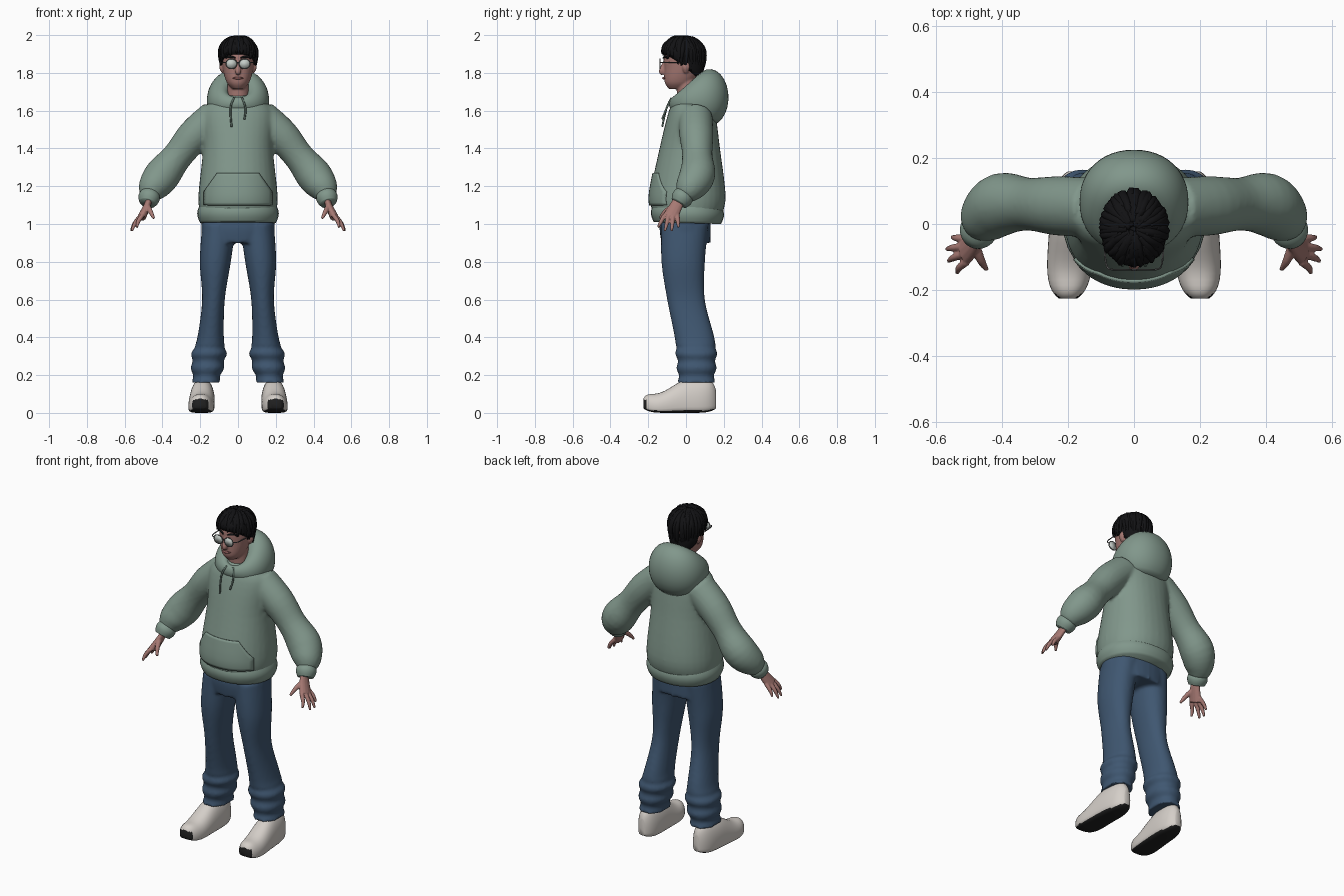
import bpy, bmesh, random
from math import sin, cos, pi, radians
from mathutils import Vector

default_cube = bpy.data.objects.get("Cube")
if default_cube:
    bpy.data.objects.remove(default_cube)
random.seed(4)


def material(name, *rgb):
    mat = bpy.data.materials.new(name)
    mat.use_nodes = True
    mat.diffuse_color = (*rgb, 1)
    shader = mat.node_tree.nodes["Principled BSDF"]
    shader.inputs["Base Color"].default_value = (*rgb, 1)
    shader.inputs["Roughness"].default_value = .8
    return mat


GREEN = material("sage green", .22, .31, .26)
CORD = material("dark sage", .13, .19, .16)
DENIM = material("denim blue", .05, .095, .165)
SKIN = material("skin", .38, .19, .17)
LIP = material("lip brown", .25, .1, .095)
BLACK = material("hair black", .006, .006, .007)
WHITE = material("shoe white", .66, .62, .58)
RUBBER = material("sole black", .015, .015, .015)
LENS = material("lens grey", .55, .6, .57)
FRAME = material("frame grey", .1, .1, .1)


def power(value, exponent):
    return abs(value) ** exponent * (1 if value >= 0 else -1)


def smooth_path(keys, steps=5):
    """Spline through key tuples of any length."""
    keys = [Vector(key) for key in keys]
    padded = [keys[0], *keys, keys[-1]]
    path = []
    for a, b, c, d in zip(padded, padded[1:], padded[2:], padded[3:]):
        for step in range(steps):
            t = step / steps
            path.append(b + (c - a) * (t / 2) + (a * 2 - b * 5 + c * 4 - d) * (t * t / 2)
                        + (b * 3 - a - c * 3 + d) * (t ** 3 / 2))
    return path + [keys[-1]]


def ring(center, half_width, front, back, z_front, z_back=None, curve=1, sides=32):
    """Level or tilted oval with its front and back edges given in y."""
    z_back = z_front if z_back is None else z_back
    points = []
    for i in range(sides):
        angle = 2 * pi * i / sides
        c, t = power(cos(angle), .93), (power(sin(angle), .93) + 1) / 2
        points.append(Vector((center + half_width * c, front + (back - front) * t,
                              z_front + (z_back - z_front) * t ** curve)))
    return points


def loft(bm, rings):
    loops = [[bm.verts.new(point) for point in points] for points in rings]
    for a, b in zip(loops, loops[1:]):
        for i in range(len(a)):
            bm.faces.new((a[i - 1], a[i], b[i], b[i - 1]))
    bm.faces.new(loops[0][::-1])
    bm.faces.new(loops[-1])


def tube(bm, keys, side=1, flat=1, sides=12):
    """Tube through (x, y, z, radius) keys; side mirrors x, flat thins it."""
    path = smooth_path(keys, 4)
    spots = [Vector((side * x, y, z)) for x, y, z, radius in path]
    rings = []
    for i, spot in enumerate(spots):
        along = (spots[min(i + 1, len(spots) - 1)] - spots[max(i - 1, 0)]).normalized()
        wide = Vector((1, 0, 0)) if abs(along.y) > .9 else Vector((0, 1, 0))
        wide = (wide - along * wide.dot(along)).normalized()
        thin = along.cross(wide) * flat
        angles = [2 * pi * k / sides for k in range(sides)]
        rings.append([spot + (thin * cos(a) + wide * sin(a)) * path[i][3] for a in angles])
    loft(bm, rings)


def finish(name, bm, *materials, voxel=0, relax=0):
    bmesh.ops.recalc_face_normals(bm, faces=bm.faces)
    mesh = bpy.data.meshes.new(name)
    bm.to_mesh(mesh)
    bm.free()
    mesh.shade_smooth()
    for mat in materials:
        mesh.materials.append(mat)
    obj = bpy.data.objects.new(name, mesh)
    bpy.context.scene.collection.objects.link(obj)
    if voxel:
        blend = obj.modifiers.new("Blend", "REMESH")
        blend.mode, blend.voxel_size, blend.use_smooth_shade = "VOXEL", voxel, True
        soften = obj.modifiers.new("Soften", "SMOOTH")
        soften.factor, soften.iterations = .5, relax
    return obj


# Hoodie body and sleeves, blended into one garment
bm = bmesh.new()
torso = [(1.05, .2, -.17, .19), (1.15, .21, -.19, .21), (1.4, .185, -.14, .18),
         (1.6, .185, -.09, .15), (1.68, .08, -.05, .09)]
loft(bm, [ring(0, width, front, back, z) for z, width, front, back in smooth_path(torso)])
sleeve = [(.12, .05, 1.57, .09), (.23, .055, 1.47, .09), (.32, .06, 1.36, .08),
          (.4, .06, 1.26, .095), (.45, .02, 1.19, .08), (.467, -.01, 1.145, .05)]
for side in (1, -1):
    tube(bm, sleeve, side, sides=24)
hoodie = finish("hoodie_body", bm, GREEN, voxel=.01, relax=5)

# Ribbed waistband
bm = bmesh.new()
rings = []
for k in range(9):
    bulge = .016 * sin(pi * k / 8)
    z = 1.01 + .1 * k / 8
    rings.append(ring(0, .2 + bulge, -.17 - bulge, .185 + bulge, z, z - .01))
loft(bm, rings)
finish("waistband", bm, GREEN)

# Kangaroo pocket, a slanted sheet wrapped onto the front
bm = bmesh.new()
rows = []
for i in range(13):
    height = .17 * i / 12
    half = .178 - .7 * max(0, height - .07)
    rows.append([bm.verts.new((half * k / 10, -.4, 1.1 + height)) for k in range(-10, 11)])
for low, high in zip(rows, rows[1:]):
    for k in range(len(low) - 1):
        bm.faces.new((low[k], low[k + 1], high[k + 1], high[k]))
pocket = finish("pocket", bm, GREEN)
wrap = pocket.modifiers.new("Wrap", "SHRINKWRAP")
wrap.target, wrap.wrap_method, wrap.offset = hoodie, "PROJECT", .003
wrap.use_project_y, wrap.use_positive_direction, wrap.use_negative_direction = True, True, False
cloth = pocket.modifiers.new("Cloth", "SOLIDIFY")
cloth.thickness, cloth.offset = .012, 0

# Folded hood: a roll that is thin at the throat and tall behind
bm = bmesh.new()
rings = []
for k in range(19):
    angle = radians(15 * k - 65)
    c, s = cos(angle), sin(angle)
    rings.append(ring(0, .105 + .06 * c, -.065 - .025 * c, .125 + .1 * c,
                      1.635 + .035 * s, 1.67 + .15 * s, curve=.85, sides=48))
loft(bm, rings)
finish("hood", bm, GREEN)

# Drawstrings
bm = bmesh.new()
for side, end in ((-1, 1.515), (1, 1.555)):
    tube(bm, [(.022, -.078, 1.668, .005), (.04, -.104, 1.61, .005), (.034, -.126, end, .005)], side)
finish("drawstrings", bm, CORD)

# Jeans with gathered ankles
bm = bmesh.new()
hips = [(1.07, .185, -.13), (.98, .195, -.14), (.9, .18, -.13)]
loft(bm, [ring(0, width, front, .13, z) for z, width, front in smooth_path(hips)])
leg = [(1, .1, .09, -.13, .12), (.8, .12, .082, -.13, .1), (.6, .13, .06, -.1, .1),
       (.4, .145, .07, -.06, .15), (.3, .155, .09, -.05, .16), (.16, .17, .07, -.04, .15)]
for side in (1, -1):
    rings = []
    for z, center, width, front, back in smooth_path(leg, 8):
        fold = .007 * cos(80 * z) if z < .35 else 0
        rings.append(ring(side * center, width + fold, front - fold, back + fold, z))
    loft(bm, rings)
finish("jeans", bm, DENIM, voxel=.01, relax=4)

for side, label in ((1, "left"), (-1, "right")):
    # Sleeve cuff
    bm = bmesh.new()
    top, bottom = Vector((.462, 0, 1.17)), Vector((.479, -.038, 1.11))
    tube(bm, [(*top.lerp(bottom, k / 4), .044 + .013 * sin(pi * k / 4)) for k in range(5)], side, sides=24)
    finish(label + "_cuff", bm, GREEN)

    # Hand: palm, thumb and four fanned fingers
    bm = bmesh.new()
    tube(bm, [(.466, -.02, 1.15, .028), (.48, -.05, 1.1, .034), (.51, -.083, 1.035, .042)], side, flat=.55)
    tube(bm, [(.48, -.065, 1.095, .015), (.463, -.11, 1.065, .013), (.446, -.138, 1.03, .007)], side)
    for finger in range(4):
        f = finger / 3
        spread = sin(pi * (.15 + .7 * f))
        base = Vector((.5 + .015 * spread, -.115 + .07 * f, 1.045))
        tip = Vector((.515 + .045 * spread + .015 * f, -.148 + .108 * f, 1 - .04 * spread))
        knuckle = base.lerp(tip, .5) + Vector((.007, 0, 0))
        tube(bm, [(*base, .012), (*knuckle, .011), (*tip, .006)], side)
    finish(label + "_hand", bm, SKIN, voxel=.004, relax=2)

    # Shoe: sections from toe to heel, dark below and on the toe tip
    bm = bmesh.new()
    rings = []
    for k in range(25):
        t = .5 - .48 * cos(pi * k / 24)
        end = abs(2 * t - 1)
        width = .072 * (1 - end ** 4) ** .5 - .01 * t
        low = .03 * end ** 6
        rise = min(1, max(0, 2 * t - .3))
        height = (.14 - .04 * cos(pi * rise)) * (1 - end ** 8) ** .5
        middle = low + height * .35
        section = []
        for i in range(32):
            c, s = cos(2 * pi * i / 32), sin(2 * pi * i / 32)
            x = width * power(c, .85 if s > 0 else .5)
            z = height * (.65 * s if s > 0 else .35 * power(s, .45))
            section.append(Vector((side * (.2 - .018 * t + x), .4 * t - .233, middle + z)))
        rings.append(section)
    loft(bm, rings)
    bmesh.ops.recalc_face_normals(bm, faces=bm.faces)
    for face in bm.faces:
        toe = face.normal.y < -.6 and face.calc_center_median().z < .07
        face.material_index = int(face.normal.z < -.6 or toe)
    finish(label + "_shoe", bm, WHITE, RUBBER)

# Head, neck, nose and ears blended together
bm = bmesh.new()
skull = [(1.715, .03, -.09, 0), (1.75, .06, -.113, .04), (1.82, .08, -.115, .08),
         (1.9, .083, -.115, .09), (1.96, .045, -.07, .06)]
loft(bm, [ring(0, width, front, back, z) for z, width, front, back in smooth_path(skull)])
tube(bm, [(0, .02, 1.58, .06), (0, 0, 1.78, .055)], sides=24)
tube(bm, [(0, -.11, 1.86, .01), (0, -.128, 1.81, .016), (0, -.12, 1.795, .01)])
for side in (1, -1):
    tube(bm, [(.08, 0, 1.8, .01), (.088, 0, 1.83, .02), (.088, .01, 1.86, .01)], side, flat=.6)
finish("head", bm, SKIN, voxel=.005, relax=3)

# Lips and eyebrows, arched strips that taper to both ends
bm = bmesh.new()
arch = [k / 3 for k in range(-3, 4)]
tube(bm, [(.027 * u, -.119 + .012 * u * u, 1.772, .007 - .005 * u * u) for u in arch])
finish("lips", bm, LIP)
bm = bmesh.new()
for side in (1, -1):
    tube(bm, [(.04 + .026 * u, -.108 + .014 * u, 1.885 - .006 * u * u, .006 - .003 * u * u) for u in arch], side)
finish("eyebrows", bm, BLACK)

# Hair: a cap, low at the nape, under overlapping locks from the crown
bm = bmesh.new()
rings = []
for k in range(12):
    angle = -.5 + 1.85 * k / 11
    c, s = cos(angle), sin(angle)
    rings.append(ring(0, .1 * c, -.015 - .113 * c, -.015 + .11 * c, 1.925 + .06 * s, 1.83 + .155 * s, curve=1.3))
loft(bm, rings)
finish("hair_cap", bm, BLACK)
bm = bmesh.new()
for i in range(96):
    around = 2 * pi * i / 96 + random.uniform(-.1, .1)
    back = (sin(around) + 1) / 2
    start = radians(random.uniform(2, 45))
    end = radians(80 + 48 * back + random.uniform(-14, 6))
    lift, twist = random.uniform(.97, 1.03), random.uniform(-.25, .25)
    lock = []
    for k in range(5):
        t = k / 4
        down, turn = start + (end - start) * t, around + twist * t
        radius = .003 + .011 * sin(pi * (.25 + .72 * t))
        out = lift * sin(down)
        z = 1.89 + lift * cos(down) * (.1 if cos(down) > 0 else .17)
        lock.append((.097 * out * cos(turn), -.016 + .112 * out * sin(turn), min(z, 1.998 - radius), radius))
    tube(bm, lock, sides=6)
finish("hair_locks", bm, BLACK)

# Glasses: lenses, rims, temples and bridge
bm = bmesh.new()
for side in (1, -1):
    tube(bm, [(.035, -.139, 1.848, .028), (.035, -.136, 1.848, .028)], side, flat=.9, sides=24)
finish("lenses", bm, LENS)
bm = bmesh.new()
for side in (1, -1):
    turns = [2 * pi * k / 16 for k in range(17)]
    tube(bm, [(.035 + .029 * cos(a), -.138, 1.848 + .026 * sin(a), .0025) for a in turns], side, sides=6)
    tube(bm, [(.064, -.138, 1.855, .003), (.085, -.12, 1.856, .003), (.092, 0, 1.855, .003)], side, sides=6)
tube(bm, [(-.008, -.139, 1.855, .003), (.008, -.139, 1.855, .003)], sides=6)
finish("glasses_frame", bm, FRAME)
